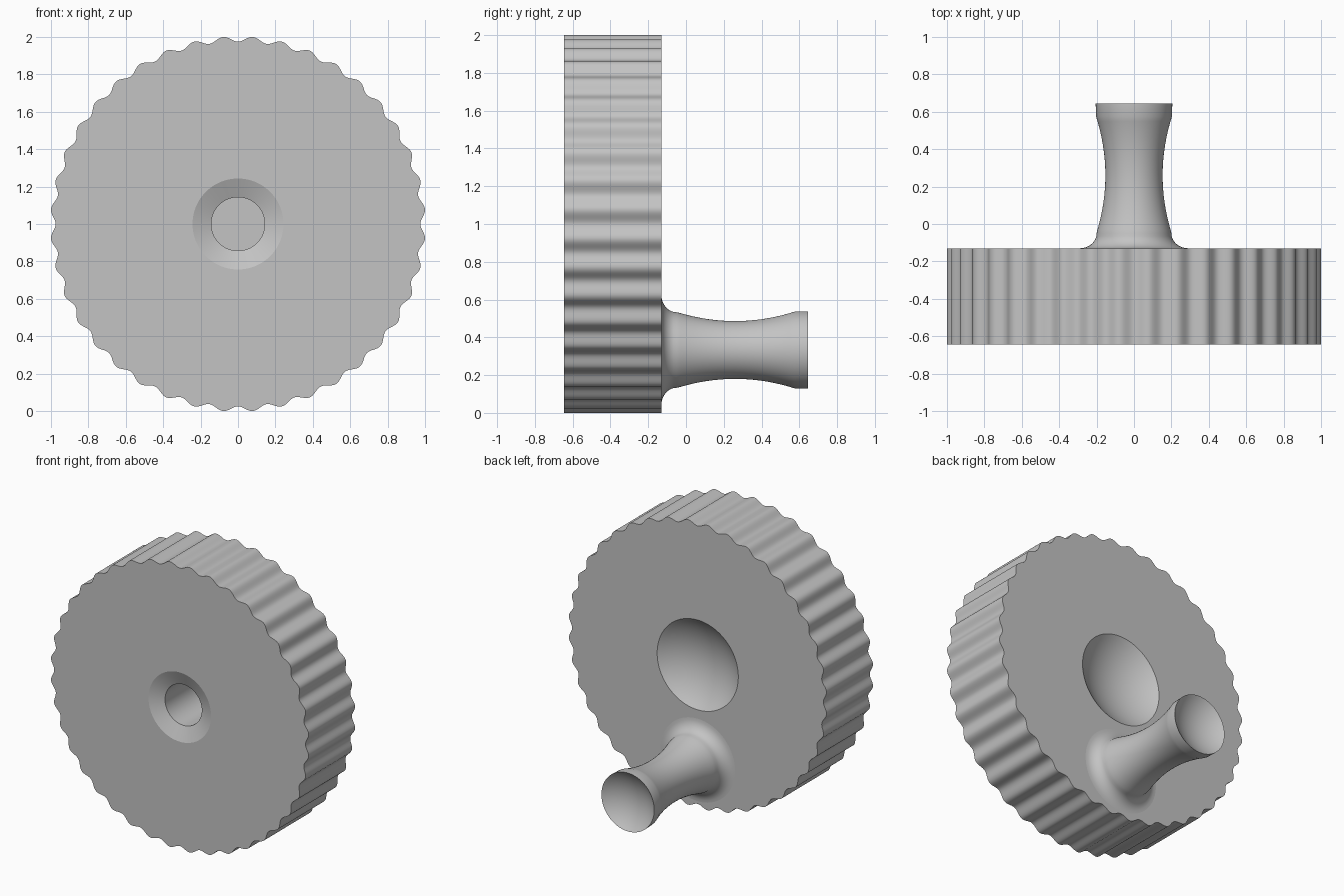
import bpy, bmesh, math

if "Cube" in bpy.data.objects:
    bpy.data.objects.remove(bpy.data.objects["Cube"])

metal = bpy.data.materials.new("plain grey")
metal.use_nodes = True
GREY = (0.55, 0.55, 0.55, 1)
metal.diffuse_color = GREY
metal.node_tree.nodes["Principled BSDF"].inputs["Base Color"].default_value = GREY


def round_radius(r, angle):
    return r


def lathe(name, profile, centre_z, segments, radius=round_radius):
    """Spin (radius, y) points about the y axis; a zero radius makes a pole."""
    bm = bmesh.new()
    rings = []
    for r, y in profile:
        if r < 1e-5:
            rings.append([bm.verts.new((0, y, centre_z))] * segments)
            continue
        ring = []
        for i in range(segments):
            a = math.tau * i / segments
            rr = radius(r, a)
            ring.append(bm.verts.new((rr * math.sin(a), y, centre_z + rr * math.cos(a))))
        rings.append(ring)
    for low, high in zip(rings, rings[1:]):
        for i in range(segments):
            j = (i + 1) % segments
            corners = list(dict.fromkeys((low[i], low[j], high[j], high[i])))
            bm.faces.new(corners)
    bmesh.ops.recalc_face_normals(bm, faces=bm.faces)
    mesh = bpy.data.meshes.new(name)
    bm.to_mesh(mesh)
    bm.free()
    mesh.materials.append(metal)
    obj = bpy.data.objects.new(name, mesh)
    bpy.context.collection.objects.link(obj)
    bpy.ops.object.select_all(action='DESELECT')
    obj.select_set(True)
    bpy.context.view_layer.objects.active = obj
    bpy.ops.object.shade_smooth_by_angle(angle=math.radians(19))
    return obj


def dish(rim, y, depth, steps=10):
    """Spherical hollow, from the rim at y down to the axis."""
    ball = (rim * rim + depth * depth) / (2 * depth)
    reach = math.asin(rim / ball)
    centre = y - depth + ball
    return [(ball * math.sin(reach * (1 - k / steps)),
             centre - ball * math.cos(reach * (1 - k / steps))) for k in range(steps + 1)]


# Wheel with a wavy grip rim, a countersunk bore in front and a dish behind
FRONT, BACK = -0.645, -0.13
TEETH, RIM = 40, 1.0


def wavy_rim(r, angle):
    if r < RIM:
        return r
    return 0.989 - 0.014 * math.cos(TEETH * angle)


wheel_profile = [(0, FRONT + 0.37), (0.143, FRONT + 0.37), (0.143, FRONT + 0.04),
                 (0.243, FRONT), (RIM, FRONT), (RIM, BACK)]
wheel_profile += dish(0.315, BACK, 0.11)
lathe("wheel", wheel_profile, 1.0, TEETH * 16, wavy_rim)

# Waisted crank handle with a flared foot and a hollowed end
foot = [(0.29 - 0.09 * math.sin(t), -0.05 - 0.08 * math.cos(t))
        for t in (math.pi / 2 * k / 8 for k in range(9))]
waist = [(0.153 + 0.05 * (k / 12) ** 2, 0.26 + 0.315 * k / 12) for k in range(-11, 13)]
handle_profile = foot + waist + dish(0.205, 0.645, 0.07)
lathe("crank_handle", handle_profile, 0.333, 96)
